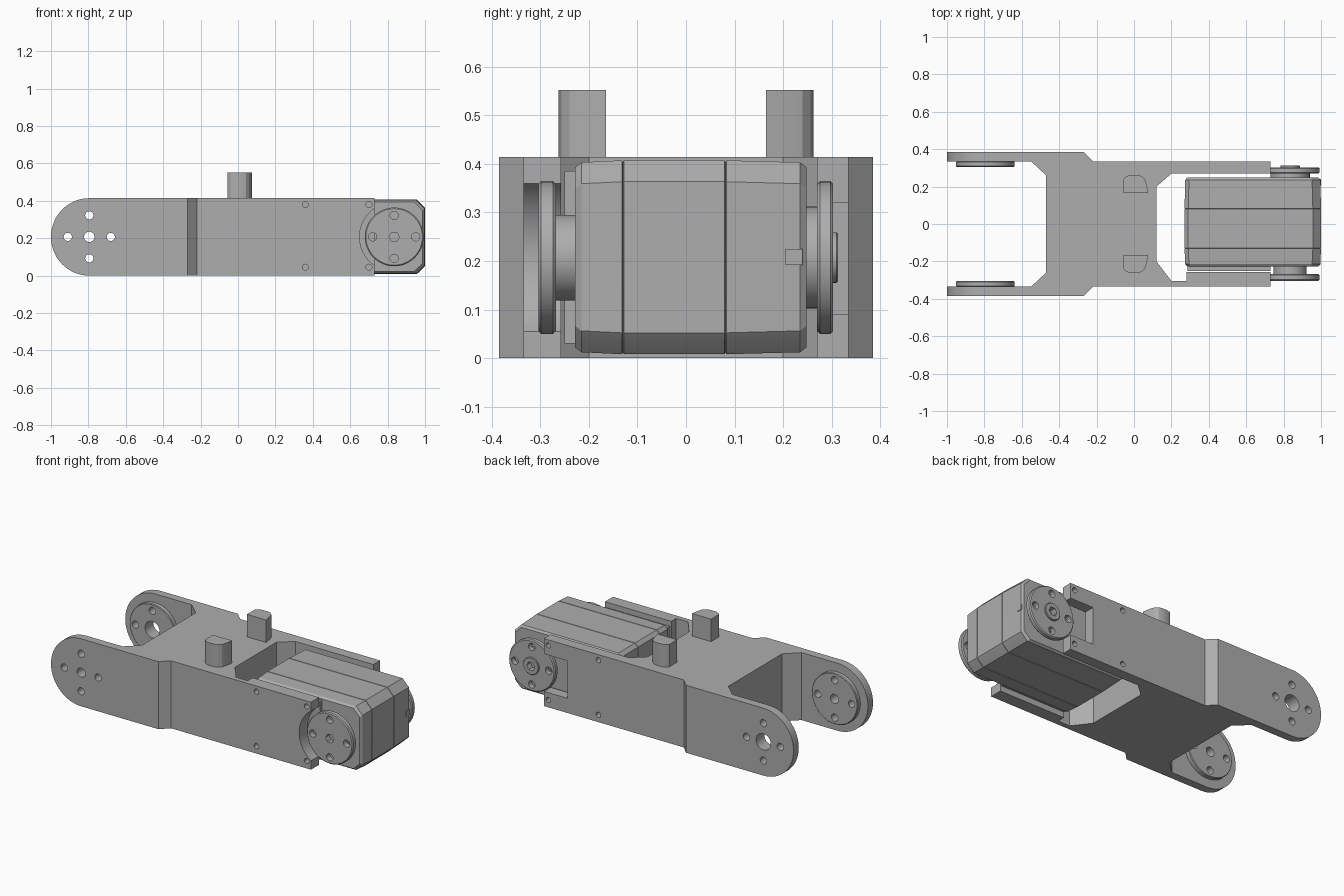
import bpy, bmesh, math

if "Cube" in bpy.data.objects:
    bpy.data.objects.remove(bpy.data.objects["Cube"], do_unlink=True)

grey = bpy.data.materials.new("satin grey")
grey.use_nodes = True
grey.diffuse_color = (0.42, 0.42, 0.42, 1)
grey.node_tree.nodes["Principled BSDF"].inputs["Base Color"].default_value = (0.42, 0.42, 0.42, 1)

MID = 0.207              # height of both joint axes
FORK, HORN = -0.795, 0.835


def loft(name, axis, stations):
    """Join matching outlines placed along the y or z axis."""
    bm = bmesh.new()
    rings = []
    for pos, pts in stations:
        rings.append([bm.verts.new((u, pos, v) if axis == "y" else (u, v, pos)) for u, v in pts])
    n = len(rings[0])
    for a, b in zip(rings, rings[1:]):
        for i in range(n):
            j = (i + 1) % n
            bm.faces.new((a[i], a[j], b[j], b[i]))
    bm.faces.new(rings[0])
    bm.faces.new(rings[-1])
    bmesh.ops.recalc_face_normals(bm, faces=bm.faces)
    mesh = bpy.data.meshes.new(name)
    bm.to_mesh(mesh)
    bm.free()
    mesh.materials.append(grey)
    ob = bpy.data.objects.new(name, mesh)
    bpy.context.collection.objects.link(ob)
    return ob


def circle(x, z, r, n=40):
    return [(x + r * math.cos(math.tau * i / n), z + r * math.sin(math.tau * i / n)) for i in range(n)]


def rect(x0, x1, z0, z1):
    return [(x0, z0), (x1, z0), (x1, z1), (x0, z1)]


def rod(name, x, z, r, y0, y1, n=40):
    return loft(name, "y", [(y0, circle(x, z, r, n)), (y1, circle(x, z, r, n))])


def box(name, x0, x1, y0, y1, z0, z1):
    return loft(name, "y", [(y0, rect(x0, x1, z0, z1)), (y1, rect(x0, x1, z0, z1))])


def disc(name, x, r, y0, y1, bevel=0.006):
    d = bevel if y1 > y0 else -bevel
    return loft(name, "y", [(y, circle(x, MID, q, 48)) for y, q in
                            ((y0, r - bevel), (y0 + d, r), (y1 - d, r), (y1, r - bevel))])


def carve(ob, cutters, operation="DIFFERENCE"):
    """Apply each cutter and remove it."""
    for c in cutters:
        c.hide_render = True
        mod = ob.modifiers.new("cut", "BOOLEAN")
        mod.operation, mod.object, mod.solver = operation, c, "EXACT"
    bpy.context.view_layer.update()
    deps = bpy.context.evaluated_depsgraph_get()
    mesh = bpy.data.meshes.new_from_object(ob.evaluated_get(deps))
    ob.modifiers.clear()
    ob.data = mesh
    for c in cutters:
        bpy.data.objects.remove(c, do_unlink=True)


def bolt_circle(x, y0, y1, centre_r, centre_n=24):
    holes = [rod("hole", x, MID, centre_r, y0, y1, centre_n)]
    for k in range(4):
        a = k * math.pi / 2
        holes.append(rod("hole", x + 0.115 * math.cos(a), MID + 0.115 * math.sin(a), 0.022, y0, y1, 20))
    return holes


# Bracket: plan outline, rounded at the fork end
plan = [(-1.02, 0.385), (-0.27, 0.385), (-0.22, 0.335), (0.73, 0.335), (0.73, 0.27), (0.2, 0.27),
        (0.12, 0.2), (0.12, -0.2), (0.2, -0.305), (0.28, -0.305), (0.28, -0.257), (0.73, -0.257),
        (0.73, -0.335), (-0.22, -0.335), (-0.27, -0.385), (-1.02, -0.385), (-1.02, -0.335),
        (-0.55, -0.335), (-0.47, -0.26), (-0.47, 0.26), (-0.55, 0.335), (-1.02, 0.335)]
bracket = loft("bracket", "z", [(0, plan), (0.414, plan)])
side = [(FORK + 0.205 * math.cos(a), MID + 0.23 * math.sin(a) * 0.9)
        for a in (math.pi / 2 + math.pi * i / 32 for i in range(33))]
side = [(x, max(0, min(0.414, z))) for x, z in side] + [(0.75, 0.0), (0.75, 0.414)]
carve(bracket, [loft("rounding", "y", [(-0.5, side), (0.5, side)])], "INTERSECT")

cuts = bolt_circle(FORK, -0.45, -0.28, 0.028) + bolt_circle(FORK, 0.28, 0.45, 0.05)
cuts.append(rod("horn_clearance", HORN, MID, 0.185, -0.4, -0.2, 64))
cuts.append(box("rear_notch", 0.57, 0.8, 0.2, 0.4, 0.09, 0.32))
for x in (0.36, 0.7):
    for z in (0.045, 0.38):
        for s in (-1, 1):
            cuts.append(rod("screw_hole", x, z, 0.016, s * 0.30, s * 0.4, 16))
carve(bracket, cuts)

# Fork bosses on the inside of each arm
for label, s, r in (("front", -1, 0.028), ("rear", 1, 0.05)):
    boss = disc(label + "_fork_boss", FORK, 0.156, s * 0.305, s * 0.336, 0.004)
    carve(boss, bolt_circle(FORK, s * 0.28, s * 0.36, r))

# Locating pegs with a rounded outer side
peg = [(-0.055, 0.165), (0.075, 0.165), (0.068, 0.21), (0.058, 0.24), (0.042, 0.256),
       (0.02, 0.262), (-0.02, 0.262), (-0.04, 0.255), (-0.055, 0.24)]
for label, s in (("front", -1), ("rear", 1)):
    pts = [(x, s * y) for x, y in peg]
    loft(label + "_peg", "z", [(0.41, pts), (0.552, pts)])


# Motor case: chamfered outline with two seams
def case(i):
    x0, x1, z0, z1, c = 0.27 + i, 1.0 - i, 0.008 + i, 0.407 - i, 0.044
    return [(x0 + 0.02, z0), (x1 - c, z0), (x1 - 0.012, z0 + 0.03), (x1, z0 + c), (x1, z1 - c),
            (x1 - c, z1), (x0 + 0.02, z1), (x0, z1 - 0.02), (x0, z0 + 0.02)]


motor = loft("motor_case", "y", [(y, case(i)) for y, i in (
    (-0.228, 0.014), (-0.215, 0.004), (-0.132, 0), (-0.13, 0.004), (-0.128, 0), (0.079, 0),
    (0.081, 0.004), (0.083, 0), (0.235, 0.004), (0.248, 0.014))])
box("motor_front_cover", 0.285, 0.73, -0.25, -0.22, 0.03, 0.385)
box("motor_socket_plate", 0.99, 1.0, 0.205, 0.24, 0.192, 0.225)

# Output horns on both sides of the motor
rod("front_hub", HORN, MID, 0.088, -0.27, -0.22)
rod("rear_hub", HORN, MID, 0.105, 0.24, 0.275)
front_horn = disc("front_horn", HORN, 0.157, -0.268, -0.304)
carve(front_horn, bolt_circle(HORN, -0.32, -0.25, 0.028, 6))
rear_horn = disc("rear_horn", HORN, 0.157, 0.27, 0.303)
carve(rear_horn, bolt_circle(HORN, 0.26, 0.32, 0.028, 6))
cap = disc("rear_horn_cap", HORN, 0.052, 0.298, 0.313, 0.003)
carve(cap, [rod("socket", HORN, MID, 0.028, 0.28, 0.33, 6)])

# Smooth round walls, keep edges sharp
bpy.ops.object.select_all(action="DESELECT")
for ob in bpy.context.collection.objects:
    if ob.type == "MESH" and ob.data.materials and ob.data.materials[0] == grey:
        ob.select_set(True)
        bpy.context.view_layer.objects.active = ob
bpy.ops.object.shade_smooth_by_angle(angle=math.radians(25))
